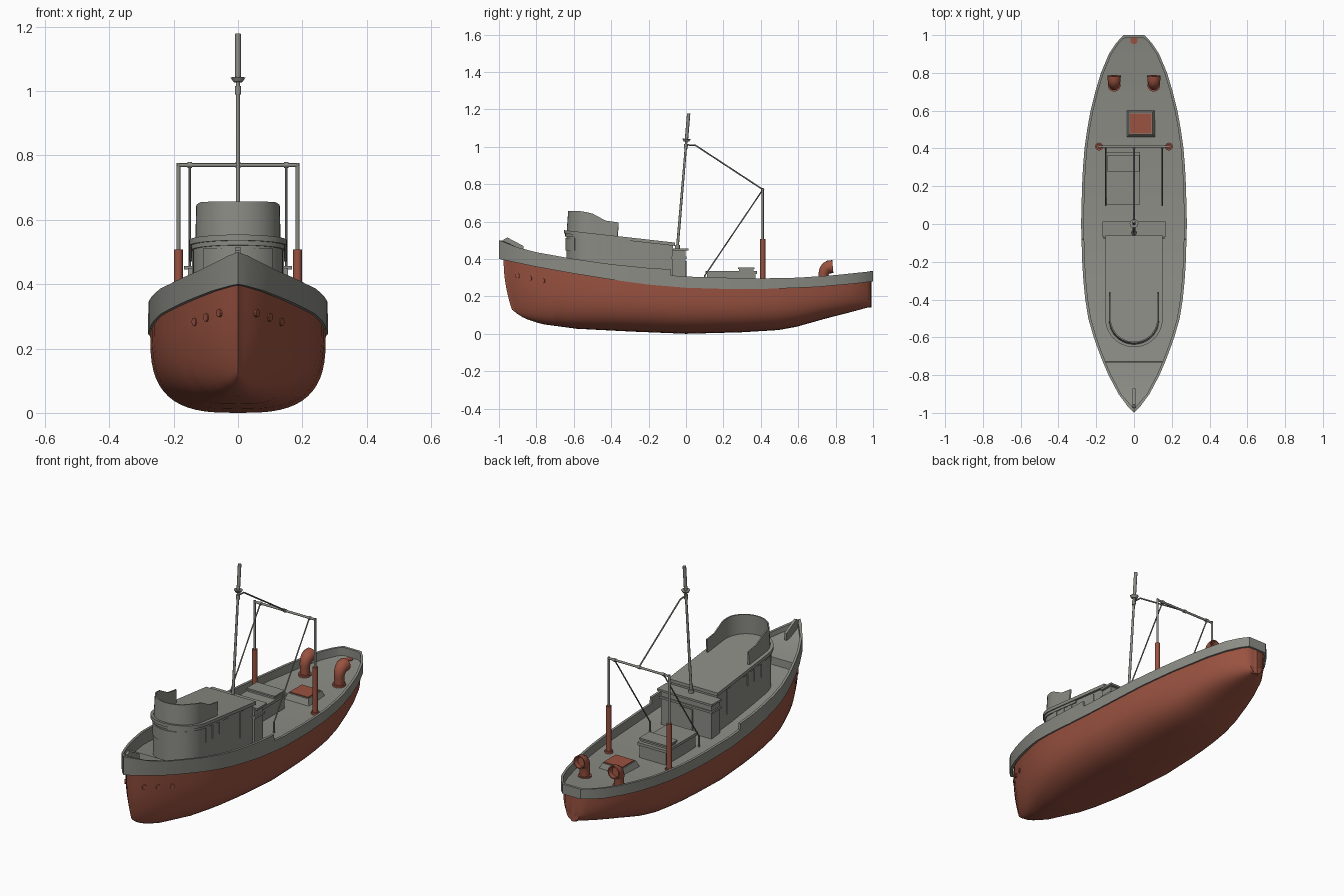
import bpy, bmesh, math
from mathutils import Vector

if "Cube" in bpy.data.objects:
    bpy.data.objects.remove(bpy.data.objects["Cube"])


def material(name, rgb):
    m = bpy.data.materials.new(name)
    m.diffuse_color = (*rgb, 1)
    m.use_nodes = True
    m.node_tree.nodes["Principled BSDF"].inputs["Base Color"].default_value = m.diffuse_color
    return m


GREY = material("warm_grey", (0.26, 0.26, 0.235))
RED = material("rust_red", (0.32, 0.085, 0.052))


def finish(name, bm, mat, angle=35):
    bmesh.ops.remove_doubles(bm, verts=bm.verts, dist=1e-5)
    bmesh.ops.recalc_face_normals(bm, faces=bm.faces)
    me = bpy.data.meshes.new(name)
    bm.to_mesh(me)
    bm.free()
    me.materials.append(mat)
    me.shade_smooth()
    me.set_sharp_from_angle(angle=math.radians(angle))
    ob = bpy.data.objects.new(name, me)
    bpy.context.collection.objects.link(ob)
    return ob


def loft(name, rows, mat, zip_end=False, closed=False, caps=False, angle=35):
    """Skin rows of points; zip_end joins the mirrored halves of the last row."""
    bm = bmesh.new()
    vs = [[bm.verts.new(p) for p in r] for r in rows]
    n = len(rows[0])
    for a, b in zip(vs, vs[1:]):
        for i in range(n if closed else n - 1):
            j = (i + 1) % n
            bm.faces.new((a[i], a[j], b[j], b[i]))
    if zip_end:
        e = vs[-1]
        for i in range(n // 2):
            q = [e[i], e[i + 1], e[n - 2 - i], e[n - 1 - i]]
            q = list(dict.fromkeys(q))
            if len(q) > 2:
                bm.faces.new(q)
    if caps:
        bm.faces.new(vs[0])
        bm.faces.new(vs[-1])
    return finish(name, bm, mat, angle)


def box(name, x0, x1, y0, y1, z0, z1, mat=GREY, taper=0):
    t = taper
    low = [(x0, y0, z0), (x1, y0, z0), (x1, y1, z0), (x0, y1, z0)]
    top = [(x0 + t, y0 + t, z1), (x1 - t, y0 + t, z1), (x1 - t, y1 - t, z1), (x0 + t, y1 - t, z1)]
    return loft(name, [low, top], mat, closed=True, caps=True)


def rod(name, p, q, r0, r1=None, mat=GREY, n=12):
    p, q = Vector(p), Vector(q)
    rot = (q - p).to_track_quat('Z', 'Y')
    rows = []
    for c, r in ((p, r0), (q, r0 if r1 is None else r1)):
        rows.append([c + rot @ Vector((r * math.cos(k * math.tau / n), r * math.sin(k * math.tau / n), 0))
                     for k in range(n)])
    return loft(name, rows, mat, closed=True, caps=True)


def table(pts):
    def f(y):
        if y <= pts[0][0]:
            return pts[0][1]
        for (a, u), (b, v) in zip(pts, pts[1:]):
            if y <= b:
                return u + (v - u) * (y - a) / (b - a)
        return pts[-1][1]
    return f


# Hull lines: plan half width, keel, lower and upper edge of the bulwark band
width = table([(-1, 0), (-.97, .03), (-.9, .082), (-.8, .135), (-.7, .178), (-.6, .213), (-.5, .242),
               (-.4, .258), (-.25, .273), (0, .28), (.25, .274), (.4, .262), (.5, .248), (.6, .23),
               (.7, .205), (.8, .175), (.9, .133), (.96, .093), (1, .055)])
keel = table([(-1, .13), (-.95, .095), (-.88, .068), (-.8, .05), (-.6, .027), (-.3, .012), (0, 0),
              (.3, .008), (.5, .02), (.6, .038), (.75, .08), (.9, .118), (1, .145)])
band = table([(-1, .40), (-.8, .358), (-.6, .322), (-.4, .29), (-.2, .263), (0, .246), (.2, .24),
              (.45, .24), (.7, .25), (.9, .268), (1, .28)])
sheer = table([(-1, .50), (-.9, .462), (-.8, .436), (-.6, .4), (-.4, .372), (-.2, .352), (-.081, .345),
               (-.079, .312), (0, .306), (.2, .3), (.4, .296), (.6, .3), (.8, .314), (1, .335)])
stations = [-1, -.985, -.97, -.935, -.9, -.85, -.8, -.731, -.729, -.65, -.6, -.5, -.4, -.3, -.2, -.081,
            -.079, 0, .1, .2, .3, .4, .5, .6, .7, .75, .8, .85, .9, .93, .96, .98, 1]


def deck_z(y):
    return sheer(y) - .028 if y < -.73 else band(y) + .01


# Red hull
rows = []
for y in stations:
    w, k, b = max(width(y) - .007, 0), keel(y), band(y) + .003
    half = []
    for i in range(15):
        a = i / 14 * math.pi / 2
        d = math.sin(a) ** (2 / 3)
        rake = .045 * d ** 2 * max(0, (-.6 - y) / .4)
        x = 0 if i == 14 else w * math.cos(a) ** (2 / 3)
        half.append((x, y * (.976 if y < 0 else .988) + rake, b + (k - b) * d))
    rows.append(half + [(-x, q, z) for x, q, z in half[-2::-1]])
loft("hull", rows, RED, zip_end=True, angle=50)
rod("rudder_trunk", (0, .972, .14), (0, .972, .29), .02, mat=RED)

# Grey bulwark band with deck and raised foredeck
rows = []
for y in stations:
    w = width(y)
    inner = max(w - .014, 0)
    iy = y + (.02 if y < -.99 else .014 * max(0, (-.9 - y) / .1)) - (.014 if y > .99 else 0)
    half = [(max(w - .014, 0), iy, band(y)), (w, y, band(y)), (w, y, sheer(y)),
            (inner, iy, sheer(y)), (inner, iy, deck_z(y))]
    rows.append(half + [(-x, q, z) for x, q, z in half[::-1]])
loft("bulwark_and_deck", rows, GREY, zip_end=True, angle=30)

# Stem fin at the bow
loft("bow_fin", [[(x, -.975, .44), (x, -.975, .505), (x, -.955, .515), (x, -.87, .47), (x, -.87, .43)]
                 for x in (-.007, .007)], GREY, closed=True, caps=True)

# Bow portholes, both sides
for s in (-1, 1):
    for y, z in ((-.9, .31), (-.835, .297), (-.765, .283)):
        yy = y / .976
        x = (max(width(yy) - .007, 0)) * (1 - ((band(yy) - z) / (band(yy) - keel(yy))) ** 3) ** (1 / 3)
        n = Vector((s * .85, -.5, 0)).normalized()
        c = Vector((s * x, y, z))
        rod("bow_porthole", c - n * .012, c + n * .004, .013, mat=RED, n=10)


# Deckhouse with rounded front
def u_path(r, back, cy=-.5, n=20):
    arc = [(r * math.cos(math.pi + k * math.pi / n), cy + r * math.sin(math.pi + k * math.pi / n))
           for k in range(n + 1)]
    return [(-r, back)] + arc + [(r, back)]


def roof_z(y):
    return .555 - (y + .66) * .112


wall = u_path(.14, -.07)
loft("deckhouse", [[(x, y, .25) for x, y in wall], [(x, y, roof_z(y) - .01) for x, y in wall]],
     GREY, closed=True, caps=True)
eave = u_path(.152, -.06)
loft("deckhouse_roof", [[(x, y, roof_z(y) - .018) for x, y in eave], [(x, y, roof_z(y)) for x, y in eave]],
     GREY, closed=True, caps=True)
trim = u_path(.146, -.3)
loft("roof_trim", [[(x, y, roof_z(y) - .032) for x, y in trim], [(x, y, roof_z(y) - .015) for x, y in trim]],
     GREY, closed=True, caps=True)

# Curved front window panel and side windows and doors
rows = []
for k in range(15):
    a = math.radians(222 + 96 * k / 14)
    rows.append([(r * math.cos(a), -.5 + r * math.sin(a), z)
                 for r, z in ((.138, .445), (.144, .445), (.144, .512), (.138, .512))])
loft("front_window", rows, GREY, closed=True, caps=True)
for s in (-1, 1):
    for y, z0, z1 in ((-.47, .42, .505), (-.41, .42, .5), (-.35, .42, .495), (-.17, .33, .47)):
        xs = sorted((s * .137, s * .1435))
        box("side_window", xs[0], xs[1], y - .015, y + .015, z0, z1)

# Open bridge screen on the roof
top = table([(-.64, .658), (-.56, .655), (-.5, .643), (-.43, .605), (-.36, .595)])
path_out, path_in = u_path(.13, -.36), u_path(.123, -.36)


def refine(p):
    (x, y0), (_, y1) = p[0], p[1]
    left = [(x, y0 + (y1 - y0) * k / 6) for k in range(6)]
    return left + p[1:-1] + [(-q, y) for q, y in left[::-1]]


rows = []
for (xo, yo), (xi, yi) in zip(refine(path_out), refine(path_in)):
    zb = roof_z(yo) - .005
    rows.append([(xo * 1.02, yo - .008, zb), (xo, yo, top(yo)), (xi, yi, top(yo)), (xi, yi - .004, zb)])
loft("bridge_screen", rows, GREY, closed=True, caps=True)

# Companionway behind the house
box("companionway", -.155, .155, -.075, -.002, .24, .45)
box("companionway_ledge", -.163, .163, -.078, .004, .4, .412)
box("companionway_roof", -.168, .168, -.07, .014, .445, .456)
box("companionway_door", -.04, .04, -.004, .003, .26, .39)


# Mast, leaning aft
def mast(z):
    return (0, -.047 + (z - .45) * .084, z)


rod("mast", mast(.44), mast(1.05), .0075, .006)
rod("mast_foot", mast(.45), mast(.475), .014, .012)
rod("mast_collar", mast(.99), mast(1.015), .01)
rod("mast_cup", mast(1.028), mast(1.042), .014, .023, n=16)
rod("topmast", mast(1.04), mast(1.178), .009)

# Stay from mast to gantry
rod("stay_arm", (0, 0, 1.01), (0, .05, 1.008), .004, n=8)
rod("stay", (0, .05, 1.008), (0, .41, .772), .004, n=8)

# Gantry posts, beam and braces
for s in (-1, 1):
    rod("gantry_post_base", (s * .185, .41, .245), (s * .185, .41, .508), .014, mat=RED)
    rod("gantry_post_foot", (s * .185, .41, .245), (s * .185, .41, .262), .021, mat=RED)
    rod("gantry_post", (s * .185, .41, .5), (s * .185, .41, .777), .006)
    rod("gantry_brace", (s * .15, .41, .77), (s * .15, .1, .31), .0035, n=8)
    rod("brace_foot", (s * .15, .1, .25), (s * .15, .1, .313), .005, n=8)
    rod("beam_ring", (s * .143, .41, .77), (s * .157, .41, .77), .009)
rod("gantry_beam", (-.188, .41, .77), (.188, .41, .77), .006)
rod("beam_ring", (-.008, .41, .77), (.008, .41, .77), .009)

# Cargo locker with lid
box("locker", -.138, .024, .112, .372, .24, .325)
box("locker_lid", -.146, .032, .104, .38, .32, .335)
box("locker_box", -.136, .026, .283, .36, .33, .35)
box("locker_box_lid", -.141, .03, .277, .366, .346, .355)

# Low hatch with red cover
box("hatch_coaming", -.042, .115, .457, .608, .24, .284, taper=.016)
box("hatch_cover", -.02, .093, .48, .586, .278, .289, RED)

# Cowl ventilators facing aft
for s in (-1, 1):
    pts = [(0, .735, .25, .026), (0, .735, .31, .026)]
    for k in range(1, 8):
        a = math.radians(k * 10)
        pts.append((0, .775 - .04 * math.cos(a), .31 + .05 * math.sin(a), .026 + .0012 * k))
    pts.append((0, .785, .359, .035))
    rows = []
    cs = [Vector(p[:3]) for p in pts]
    for i, c in enumerate(cs):
        d = (cs[min(i + 1, len(cs) - 1)] - cs[max(i - 1, 0)]).normalized()
        v = d.cross(Vector((1, 0, 0)))
        rows.append([c + Vector((s * .105, 0, 0)) + pts[i][3] *
                     (Vector((1, 0, 0)) * math.cos(k * math.tau / 16) + v * math.sin(k * math.tau / 16))
                     for k in range(16)])
    mouth = sum(rows[-1], Vector()) / 16
    for sc, dy in ((.85, 0), (.7, -.025)):
        rows.append([mouth + (p - mouth) * sc + Vector((0, dy, -.006 if dy else 0)) for p in rows[len(pts) - 1]])
    loft("ventilator", rows, RED, closed=True, caps=True, angle=40)
    rod("ventilator_base", (s * .105, .735, .25), (s * .105, .735, .272), .034, mat=RED, n=16)
